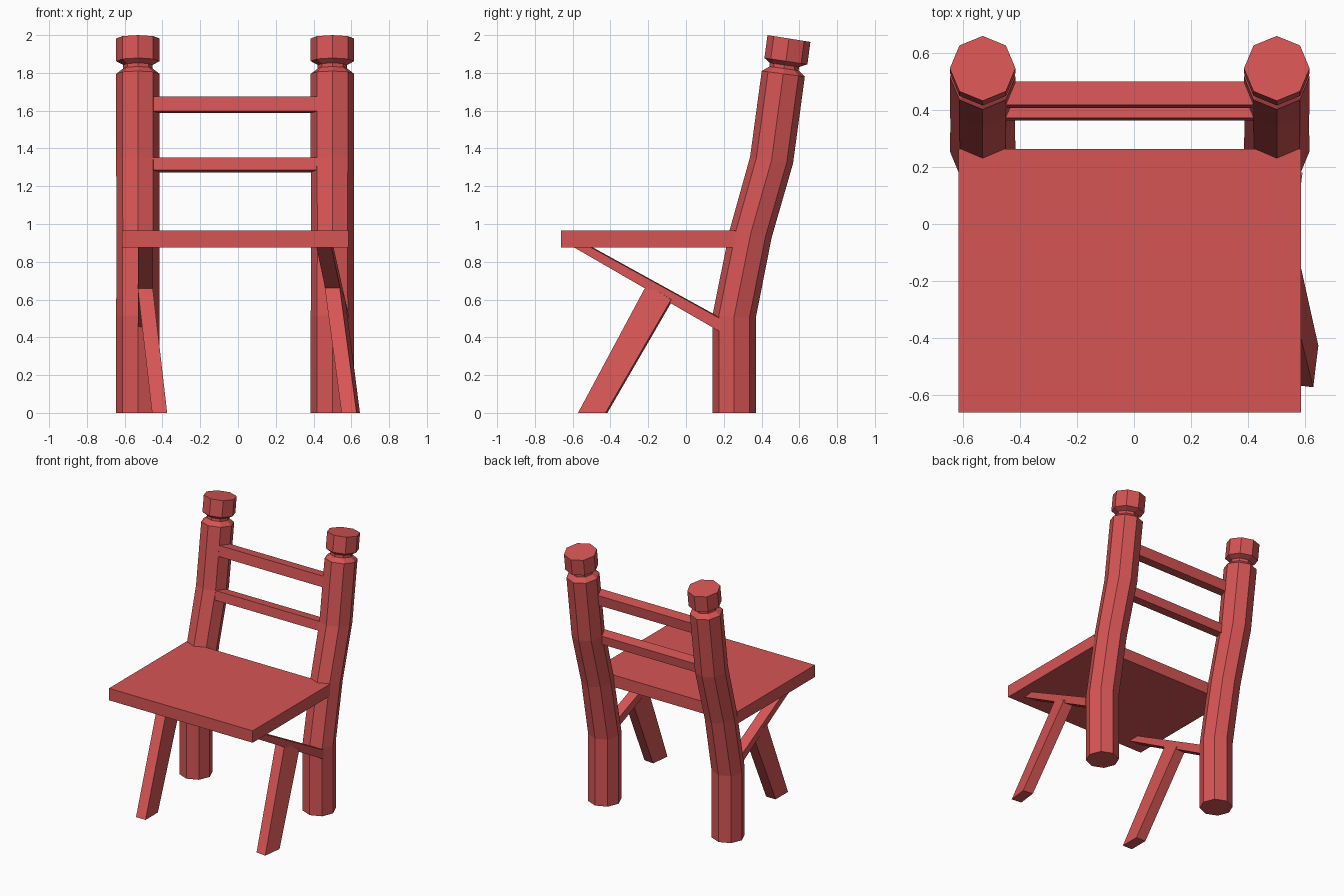
import bpy, bmesh
from math import sin, cos, pi, radians
from mathutils import Matrix, Vector

if "Cube" in bpy.data.objects:
    bpy.data.objects.remove(bpy.data.objects["Cube"])

red = bpy.data.materials.new("red_paint")
red.diffuse_color = (0.67, 0.09, 0.09, 1)
red.use_nodes = True
red.node_tree.nodes["Principled BSDF"].inputs["Base Color"].default_value = red.diffuse_color


def finish(name, bm):
    bmesh.ops.recalc_face_normals(bm, faces=bm.faces)
    me = bpy.data.meshes.new(name)
    bm.to_mesh(me)
    bm.free()
    me.materials.append(red)
    ob = bpy.data.objects.new(name, me)
    bpy.context.collection.objects.link(ob)
    return ob


def loft(name, loops):
    """Skin matching closed loops and cap both ends."""
    bm = bmesh.new()
    rings = [[bm.verts.new(p) for p in loop] for loop in loops]
    n = len(rings[0])
    for a, b in zip(rings, rings[1:]):
        for i in range(n):
            j = (i + 1) % n
            bm.faces.new((a[i], a[j], b[j], b[i]))
    bm.faces.new(rings[0])
    bm.faces.new(rings[-1])
    return finish(name, bm)


def box(name, center, size, tilt=0):
    bm = bmesh.new()
    m = (Matrix.Translation(center) @ Matrix.Rotation(radians(-tilt), 4, 'X')
         @ Matrix.Diagonal((*size, 1)))
    bmesh.ops.create_cube(bm, size=1, matrix=m)
    return finish(name, bm)


# Bent octagonal posts with a turned neck: y, z, radius, tilt in degrees
POST = [(0.255, 0.0, 0.115, 0), (0.255, 0.51, 0.115, 3),
        (0.342, 0.947, 0.113, 10), (0.453, 1.338, 0.115, 9),
        (0.515, 1.795, 0.115, 7.5), (0.519, 1.823, 0.078, 8),
        (0.521, 1.842, 0.078, 8), (0.529, 1.862, 0.115, 8.5),
        (0.545, 1.982, 0.115, 9)]


def ring(x, y, z, r, tilt):
    t = radians(tilt)
    return [(x + r * cos(a), y + r * sin(a) * cos(t), z - r * sin(a) * sin(t))
            for a in (i * pi / 4 for i in range(8))]


for side, x in (("left", -0.53), ("right", 0.50)):
    loft(side + "_post", [ring(x, *p) for p in POST])

# Seat board
box("seat", (-0.015, -0.199, 0.92), (1.2, 0.924, 0.09))

# Back slats
box("upper_slat", (-0.015, 0.453, 1.631), (1.0, 0.083, 0.079), 7.5)
box("lower_slat", (-0.015, 0.408, 1.313), (1.0, 0.083, 0.068), 8)

# Slanted braces and front legs, profiles as y, z
BRACE = [(-0.595, 0.88), (-0.505, 0.88), (0.19, 0.50), (0.19, 0.43)]
LEG = [(-0.567, 0.0), (-0.42, 0.0), (-0.07, 0.60), (-0.20, 0.68)]


def plank(name, profile, x, yaw, lean):
    """Extrude a side profile in x, lean it sideways and yaw it."""
    pivot = Vector((x, -0.55, 0))
    rot = Matrix.Rotation(radians(-yaw), 3, 'Z')
    loops = []
    for dx in (-0.04, 0.04):
        loops.append([pivot + rot @ (Vector((x + dx, y, z)) - pivot)
                      + Vector((lean * (0.65 - z) / 0.65, 0, 0))
                      for y, z in profile])
    loft(name, loops)


for side, x, yaw, lean in (("left", -0.49, 0, 0.075), ("right", 0.46, 7, 0.13)):
    plank(side + "_brace", BRACE, x, yaw, 0)
    plank(side + "_front_leg", LEG, x, yaw, lean)
